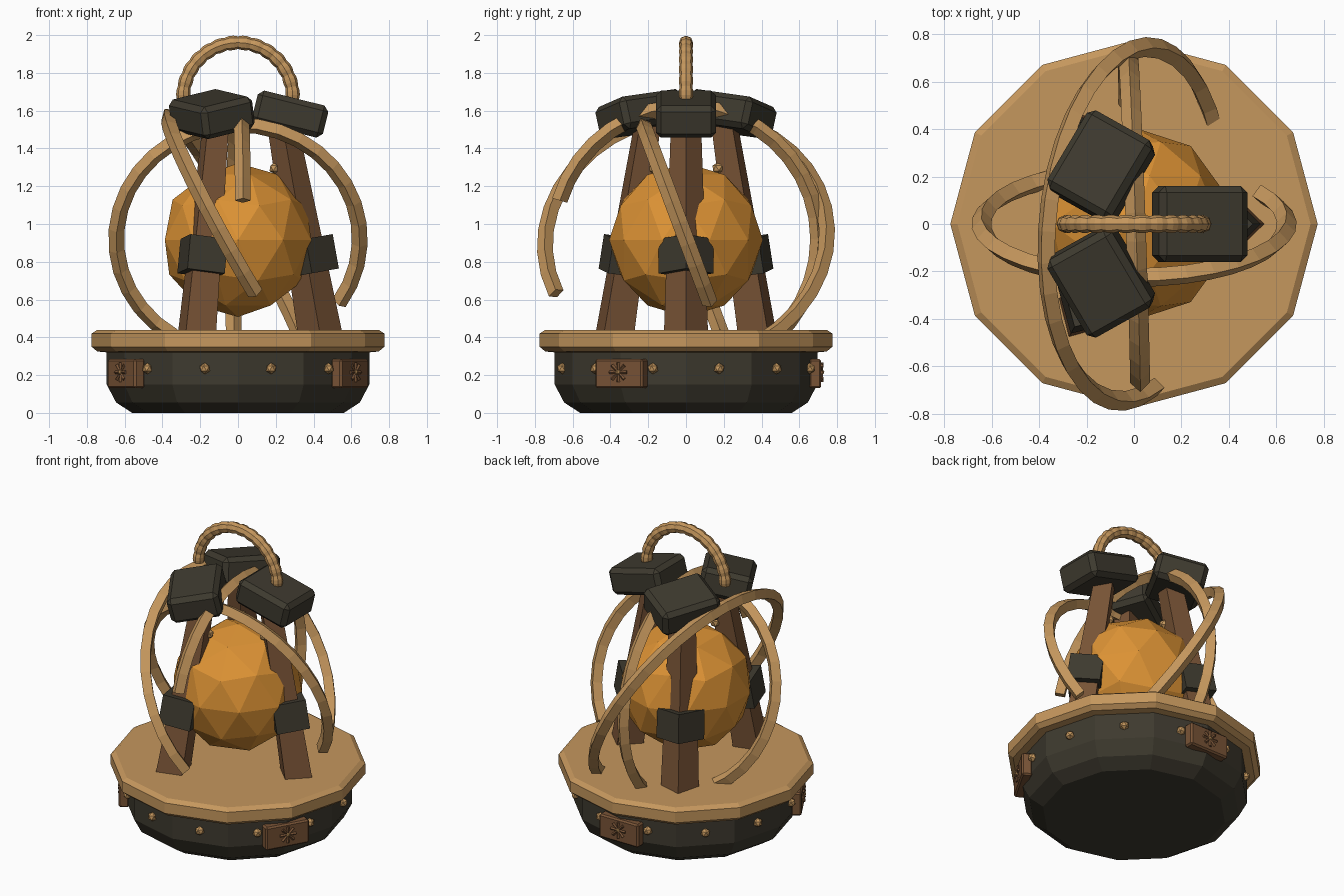
import bpy, bmesh
from math import cos, sin, radians, pi
from mathutils import Matrix, Vector

cube = bpy.data.objects.get("Cube")
if cube:
    bpy.data.objects.remove(cube, do_unlink=True)


def material(name, rgb):
    m = bpy.data.materials.new(name)
    m.use_nodes = True
    m.diffuse_color = (*rgb, 1)
    m.node_tree.nodes["Principled BSDF"].inputs["Base Color"].default_value = (*rgb, 1)
    return m


IRON = material("dark_iron", (0.048, 0.042, 0.028))
WOOD = material("brown_wood", (0.19, 0.088, 0.037))
BRASS = material("tan_brass", (0.56, 0.31, 0.11))
AMBER = material("amber", (0.72, 0.29, 0.035))


def finish(name, bm, mat, bevel=0):
    bmesh.ops.recalc_face_normals(bm, faces=bm.faces)
    mesh = bpy.data.meshes.new(name)
    bm.to_mesh(mesh)
    bm.free()
    mesh.materials.append(mat)
    ob = bpy.data.objects.new(name, mesh)
    bpy.context.collection.objects.link(ob)
    if bevel:
        mod = ob.modifiers.new("bevel", "BEVEL")
        mod.width, mod.segments = bevel, 1
    return ob


def polar(r, deg, z):
    return Vector((r * cos(radians(deg)), r * sin(radians(deg)), z))


def place(r, deg, z, tilt=0, yaw=None):
    """Position at a polar spot, tipped about the tangent, turned by yaw."""
    tangent = polar(1, deg + 90, 0)
    yaw = deg if yaw is None else yaw
    return (Matrix.Translation(polar(r, deg, z))
            @ Matrix.Rotation(radians(tilt), 4, tangent)
            @ Matrix.Rotation(radians(yaw), 4, 'Z'))


def box(name, size, where, mat, bevel=0):
    bm = bmesh.new()
    bmesh.ops.create_cube(bm, size=1, matrix=where @ Matrix.Diagonal((*size, 1)))
    return finish(name, bm, mat, bevel)


def post(name, r1, r2, depth, where, mat):
    bm = bmesh.new()
    bmesh.ops.create_cone(bm, cap_ends=True, segments=4, radius1=r1, radius2=r2,
                          depth=depth, matrix=where)
    return finish(name, bm, mat)


def ball(name, r, where, mat, level=1):
    bm = bmesh.new()
    bmesh.ops.create_icosphere(bm, subdivisions=level, radius=r, matrix=where)
    return finish(name, bm, mat)


def loft(name, rings, mat):
    """Skin a list of equal closed rings and cap both ends."""
    bm = bmesh.new()
    loops = [[bm.verts.new(p) for p in ring] for ring in rings]
    n = len(loops[0])
    for a, b in zip(loops, loops[1:]):
        for i in range(n):
            j = (i + 1) % n
            bm.faces.new((a[i], a[j], b[j], b[i]))
    bm.faces.new(loops[0])
    bm.faces.new(loops[-1])
    return finish(name, bm, mat)


def turned(name, profile, mat, sides=12):
    return loft(name, [[polar(r, 360 * i / sides, z) for i in range(sides)]
                       for r, z in profile], mat)


def arc(name, centre, u, v, radius, start, end, steps, tubes, sides, mat):
    """Tube along an arc in the plane of u and v; tubes cycles its thickness."""
    u, v = Vector(u).normalized(), Vector(v).normalized()
    normal = u.cross(v).normalized()
    rings = []
    for k in range(steps + 1):
        a = radians(start + (end - start) * k / steps)
        out = u * cos(a) + v * sin(a)
        t = tubes[k % len(tubes)]
        rings.append([Vector(centre) + out * (radius + t * cos(2 * pi * i / sides))
                      + normal * t * sin(2 * pi * i / sides) for i in range(sides)])
    return loft(name, rings, mat)


# Base bowl and rim
turned("base_bowl", [(0.56, 0), (0.645, 0.055), (0.695, 0.15), (0.695, 0.33)], IRON)
turned("base_rim", [(0.69, 0.32), (0.745, 0.325), (0.775, 0.35), (0.775, 0.42),
                    (0.745, 0.44)], BRASS)

# Studs around the bowl
for k in range(12):
    ball(f"base_stud_{k}", 0.03, place(0.678, 15 + 30 * k, 0.235), BRASS)

# Plaques with a small burst on each
for k in range(3):
    deg = 120 * k - 30
    box(f"plaque_{k}", (0.065, 0.29, 0.155), place(0.683, deg, 0.208), WOOD, 0.01)
    ball(f"plaque_boss_{k}", 0.016, place(0.718, deg, 0.215), BRASS)
    bm = bmesh.new()
    for s in range(8):
        spoke = (place(0.718, deg, 0.215) @ Matrix.Rotation(s * pi / 4, 4, 'X')
                 @ Matrix.Translation((0, 0, 0.03)))
        bmesh.ops.create_cone(bm, cap_ends=True, segments=4, radius1=0.006,
                              radius2=0.01, depth=0.045, matrix=spoke)
    finish(f"plaque_burst_{k}", bm, WOOD)

# Legs with collars, cap blocks and grips on the orb
for k in range(3):
    deg = 120 * k
    post(f"leg_{k}", 0.117, 0.08, 1.14, place(0.335, deg, 0.97, -10.2), WOOD)
    post(f"leg_collar_{k}", 0.145, 0.145, 0.185, place(0.375, deg, 0.83, -10.2), IRON)
    box(f"leg_cap_{k}", (0.385, 0.32, 0.175), place(0.277, deg, 1.582, 14, -deg), IRON, 0.028)
    ball(f"orb_grip_{k}", 0.032, place(0.195, deg, 1.295), BRASS)

# Glowing orb
ball("orb", 0.407, Matrix.Translation((0, 0, 0.915)), AMBER, 2)

# Three broken orbit rings with square section
HUB = (0, 0, 0.92)
arc("orbit_ring_inner", HUB, (1, 0, 0), (0, -sin(radians(20.5)), cos(radians(20.5))),
    0.645, -34, 238, 26, [0.042], 4, BRASS)
arc("orbit_ring_middle", HUB, (-0.035, 1, 0), (0.01, 0, 1),
    0.7, 163, -48, 22, [0.042], 4, BRASS)
arc("orbit_ring_outer", HUB, (0.1, 1, 0), (-sin(radians(29)), 0.05, cos(radians(29))),
    0.75, 206, -56, 26, [0.042], 4, BRASS)

# Ribbed carrying handle
arc("handle", (0, 0, 1.67), (1, 0, 0), (0, 0, 1),
    0.29, -2, 182, 42, [0.033, 0.038, 0.038], 8, BRASS)
